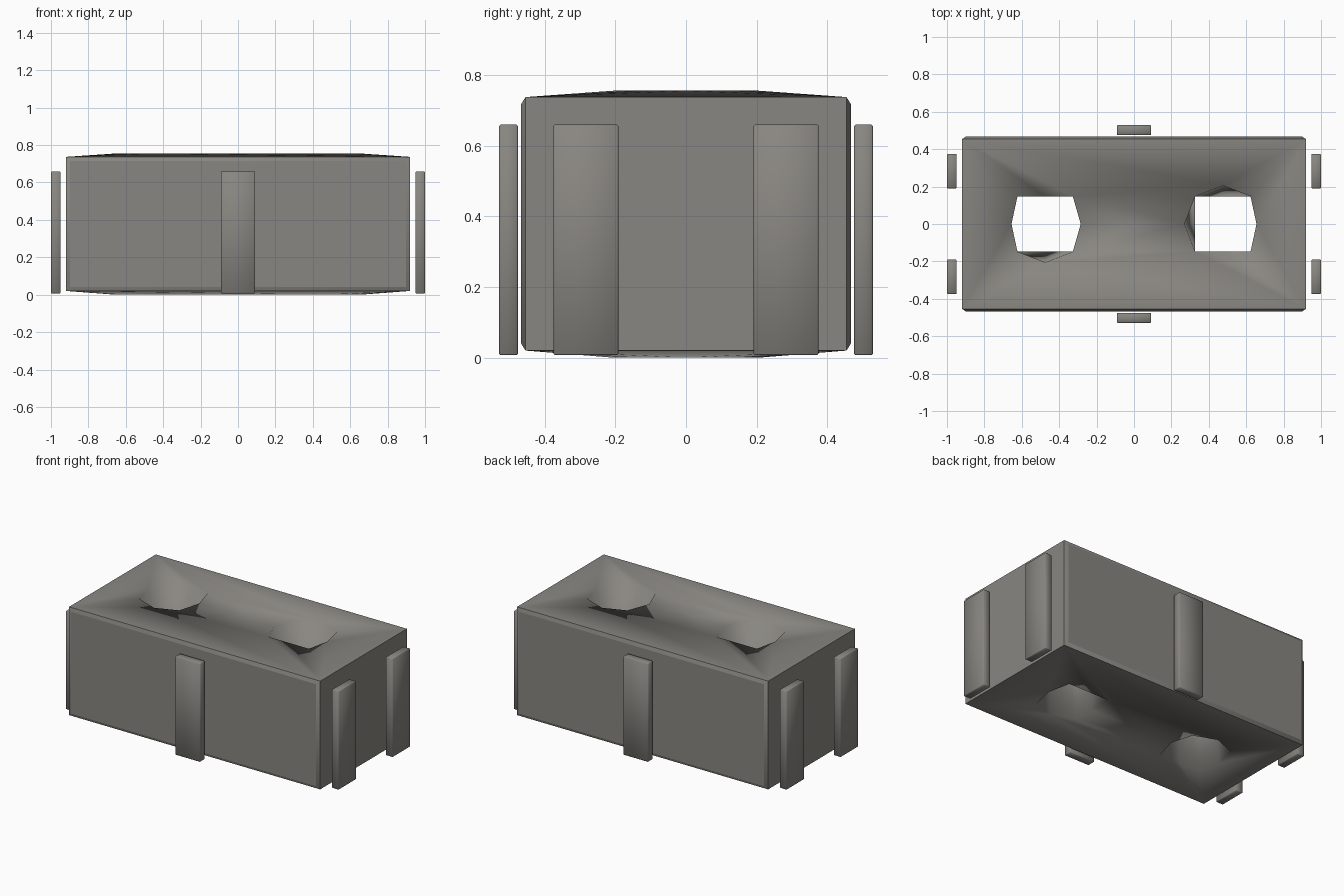
import bpy, bmesh
from mathutils import Vector

cube = bpy.data.objects.get("Cube")
if cube:
    bpy.data.objects.remove(cube)

COLOR = (0.25, 0.24, 0.22, 1)
mat = bpy.data.materials.new("concrete_grey")
mat.use_nodes = True
mat.diffuse_color = COLOR
mat.node_tree.nodes["Principled BSDF"].inputs["Base Color"].default_value = COLOR


def add_object(name, bm):
    bmesh.ops.recalc_face_normals(bm, faces=bm.faces)
    mesh = bpy.data.meshes.new(name)
    bm.to_mesh(mesh)
    bm.free()
    mesh.materials.append(mat)
    obj = bpy.data.objects.new(name, mesh)
    bpy.context.collection.objects.link(obj)
    return obj


# Hollow block
X, Y, LOW, HIGH = 0.92, 0.454, 0.02, 0.737
HOLE_X, HALF, POINT = 0.475, 0.148, 0.205
bm = bmesh.new()


def loop_edges(verts):
    return [bm.edges.get(p) or bm.edges.new(p)
            for p in zip(verts, verts[1:] + verts[:1])]


def rim(z):
    return [bm.verts.new((sx * X, sy * Y, z))
            for sx, sy in ((-1, -1), (1, -1), (1, 1), (-1, 1))]


def hole(cx, z, right, up, left, down):
    """Eight-sided opening: square corners with a point on each side."""
    h = HALF
    pts = ((right, 0), (h, h), (0, up), (-h, h),
           (-left, 0), (-h, -h), (0, -down), (h, -h))
    return [bm.verts.new((cx + x, y, z)) for x, y in pts]


bottom, top = rim(LOW), rim(HIGH)
P, H = POINT, HALF
tops = [hole(-HOLE_X, 0.755, 0.19, H, 0.18, P), hole(HOLE_X, 0.755, 0.18, P, P, H)]
bottoms = [hole(-HOLE_X, 0, 0.19, P, 0.18, H), hole(HOLE_X, 0, 0.18, H, H, P)]

# Outer walls, with the long ones swelling slightly
walls = [bm.faces.new((bottom[i], bottom[(i + 1) % 4], top[(i + 1) % 4], top[i]))
         for i in range(4)]
sharp = loop_edges(bottom) + loop_edges(top)
sharp += [bm.edges.get(p) for p in zip(bottom, top)]

# Top and bottom faces around the openings
for outer, holes in ((top, tops), (bottom, bottoms)):
    edges = loop_edges(outer)
    for ring in holes:
        edges += loop_edges(ring)
    bmesh.ops.triangle_fill(bm, edges=edges, use_beauty=True, normal=Vector((0, 0, 1)))

# Walls of the two openings
for a, b in zip(bottoms, tops):
    for i in range(8):
        j = (i + 1) % 8
        bm.faces.new((a[i], a[j], b[j], b[i]))

for f in bm.faces:
    f.smooth = True
for e in sharp:
    e.smooth = False
for wall in (walls[0], walls[2]):
    side = -1 if wall == walls[0] else 1
    bmesh.ops.inset_individual(bm, faces=[wall], thickness=0.03)
    for v in wall.verts:
        v.co.y = side * 0.467
add_object("hollow_block", bm)


# Thin upright slabs standing off the walls
def slab(name, x, y, size_x, size_y):
    bm = bmesh.new()
    bmesh.ops.create_cube(bm, size=1)
    bmesh.ops.scale(bm, verts=bm.verts, vec=(size_x, size_y, 0.652))
    bmesh.ops.translate(bm, verts=bm.verts, vec=(x, y, 0.333))
    bmesh.ops.bevel(bm, geom=bm.edges[:], offset=0.004, segments=1, affect='EDGES')
    for f in bm.faces:
        f.smooth = True
    add_object(name, bm)


for s, end in ((-1, "front"), (1, "back")):
    slab(end + "_slab", 0, s * 0.502, 0.184, 0.053)
    for t, flank in ((-1, "right"), (1, "left")):
        slab(f"{flank}_{end}_slab", t * 0.974, s * 0.283, 0.052, 0.184)
